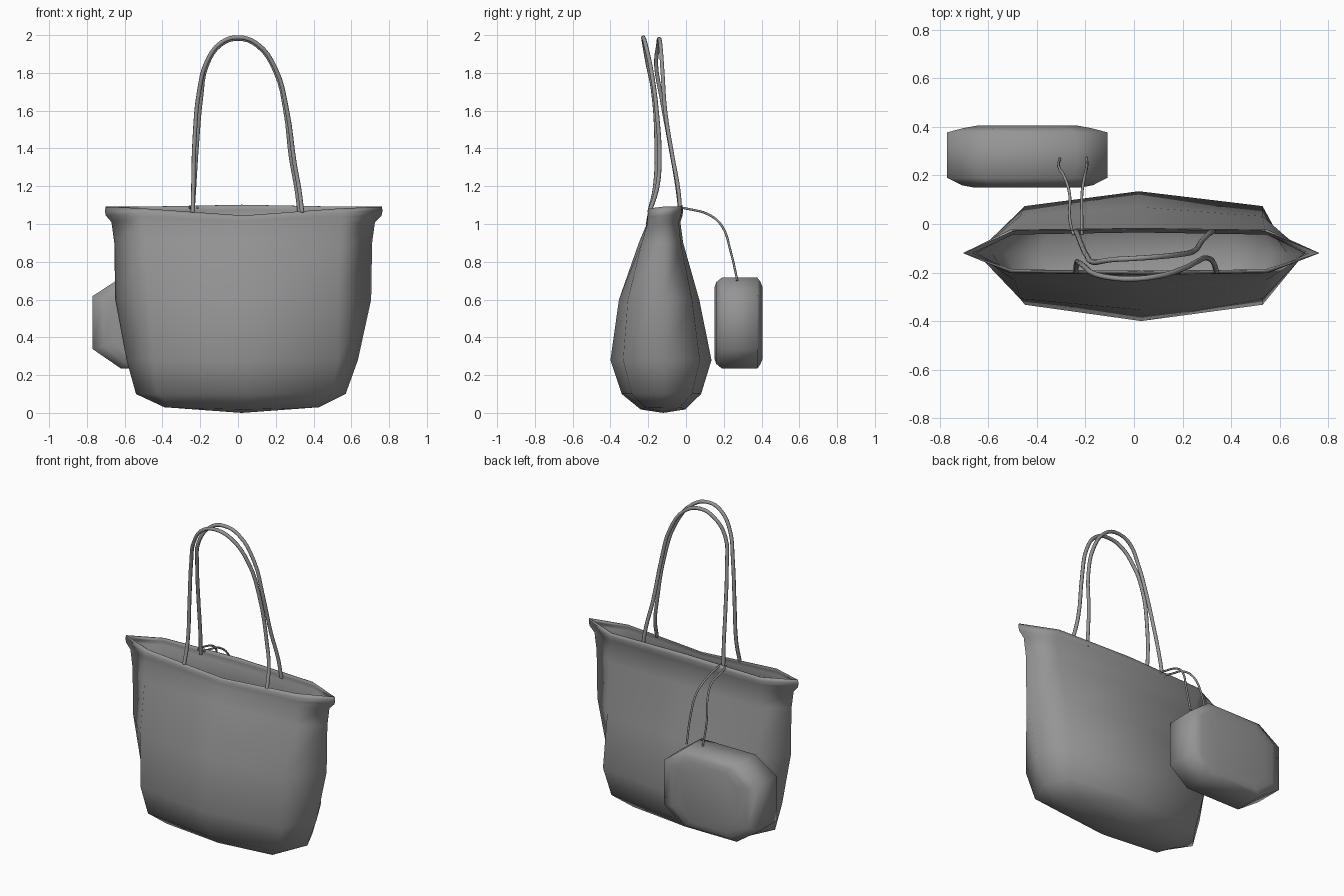
import bpy, bmesh

if "Cube" in bpy.data.objects:
    bpy.data.objects.remove(bpy.data.objects["Cube"])

YC = -0.12  # centre line of the bag in depth

# Dark grey leather shared by all parts
GREY = bpy.data.materials.new("dark_grey")
GREY.diffuse_color = (0.3, 0.3, 0.3, 1)
GREY.use_nodes = True
GREY.node_tree.nodes["Principled BSDF"].inputs["Base Color"].default_value = GREY.diffuse_color


def loft(name, rings, caps=True, tip=None):
    """Skin a stack of equal-length point rings; tip closes the start with a point."""
    bm = bmesh.new()
    vs = [[bm.verts.new(p) for p in r] for r in rings]
    n = len(vs[0])
    for a, b in zip(vs, vs[1:]):
        for i in range(n):
            j = (i + 1) % n
            bm.faces.new((a[i], a[j], b[j], b[i]))
    if tip:
        t = bm.verts.new(tip)
        for i in range(n):
            bm.faces.new((vs[0][(i + 1) % n], vs[0][i], t))
    if caps:
        bm.faces.new(vs[0][::-1])
        bm.faces.new(vs[-1])
    bmesh.ops.recalc_face_normals(bm, faces=bm.faces[:])
    me = bpy.data.meshes.new(name)
    bm.to_mesh(me)
    bm.free()
    me.materials.append(GREY)
    ob = bpy.data.objects.new(name, me)
    bpy.context.collection.objects.link(ob)
    return ob


def smooth(ob, angle):
    bpy.ops.object.select_all(action='DESELECT')
    ob.select_set(True)
    bpy.context.view_layer.objects.active = ob
    bpy.ops.object.shade_smooth_by_angle(angle=angle)


def tube(name, pts, radius):
    """Round cord through the given points."""
    cu = bpy.data.curves.new(name, 'CURVE')
    cu.dimensions = '3D'
    cu.bevel_depth = radius
    cu.bevel_resolution = 2
    cu.resolution_u = 4
    cu.use_fill_caps = True
    cu.materials.append(GREY)
    sp = cu.splines.new('BEZIER')
    sp.bezier_points.add(len(pts) - 1)
    for bp, p in zip(sp.bezier_points, pts):
        bp.co = p
        bp.handle_left_type = bp.handle_right_type = 'AUTO'
    ob = bpy.data.objects.new(name, cu)
    bpy.context.collection.objects.link(ob)
    return ob


def bag_ring(z, xl, xr, cl, cr, yf, yb, k, dip=0.0, rise=0.0):
    """Eight-sided slice: pointed ends, two corners and a middle per face."""
    f, b = YC + (yf - YC) * k, YC + (yb - YC) * k
    return [(xl, YC, z), (cl, f, z - dip * 0.2), (0.03, yf, z - dip), (cr, f, z - dip * 0.2),
            (xr, YC, z), (cr, b, z), (0.02, yb, z + rise), (cl, b, z)]


# Bag body, shallow pointed bottom up to the flared rim
bag = loft("bag_body", [
    bag_ring(0.03, -0.39, 0.43, -0.35, 0.39, -0.24, -0.005, 0.78, 0.012, -0.012),
    bag_ring(0.10, -0.54, 0.57, -0.43, 0.50, -0.34, 0.08, 0.76),
    bag_ring(0.28, -0.59, 0.635, -0.45, 0.53, -0.40, 0.135, 0.76),
    bag_ring(0.60, -0.65, 0.705, -0.47, 0.53, -0.355, 0.07, 0.80),
    bag_ring(0.90, -0.655, 0.71, -0.49, 0.54, -0.25, -0.015, 0.88),
    bag_ring(1.01, -0.67, 0.725, -0.50, 0.55, -0.212, -0.03, 0.90, 0.02),
    bag_ring(1.045, -0.70, 0.76, -0.51, 0.55, -0.21, -0.018, 0.92, 0.03),
    bag_ring(1.07, -0.705, 0.765, -0.51, 0.55, -0.207, -0.016, 0.93, 0.036, 0.005),
    bag_ring(1.092, -0.70, 0.762, -0.50, 0.54, -0.197, -0.018, 0.93, 0.047, 0.01),
], caps=False, tip=(0.02, YC, 0.0))
smooth(bag, 3.1)
sol = bag.modifiers.new("lining", 'SOLIDIFY')
sol.thickness = 0.005
sol.offset = -1

# Two long handles
tube("front_handle", [
    (-0.24, -0.195, 1.06), (-0.237, -0.165, 1.19), (-0.23, -0.157, 1.45), (-0.205, -0.175, 1.71),
    (-0.165, -0.205, 1.86), (-0.09, -0.222, 1.96), (0, -0.226, 1.988), (0.1, -0.215, 1.955),
    (0.2, -0.185, 1.82), (0.26, -0.155, 1.6), (0.30, -0.14, 1.32), (0.325, -0.155, 1.18),
    (0.34, -0.195, 1.06)], 0.011)
tube("back_handle", [
    (-0.24, -0.03, 1.06), (-0.232, -0.045, 1.19), (-0.215, -0.09, 1.45), (-0.195, -0.13, 1.67),
    (-0.165, -0.158, 1.84), (-0.09, -0.147, 1.95), (0, -0.142, 1.98), (0.1, -0.135, 1.945),
    (0.2, -0.124, 1.80), (0.25, -0.11, 1.6), (0.28, -0.07, 1.35), (0.31, -0.04, 1.18),
    (0.325, -0.03, 1.06)], 0.011)

# Hanging pouch: bevelled octagonal block
OCT = [(-0.33, 0.14), (-0.33, -0.14), (-0.18, -0.243), (0.20, -0.243),
       (0.33, -0.14), (0.33, 0.14), (0.20, 0.238), (-0.18, 0.238)]


def pouch_ring(y, sx, sz):
    return [(-0.44 + x * sx, y, 0.478 + z * sz) for x, z in OCT]


pouch = loft("hanging_pouch", [
    pouch_ring(0.15, 0.66, 0.78), pouch_ring(0.16, 0.82, 0.90), pouch_ring(0.19, 1, 1),
    pouch_ring(0.378, 1, 1), pouch_ring(0.395, 0.80, 0.90), pouch_ring(0.406, 0.62, 0.78)])
smooth(pouch, 1.3)

# Pair of cords tying the pouch to the bag
for side, xs in (("left", (-0.25, -0.265, -0.265, -0.285, -0.31, -0.305)),
                 ("right", (-0.215, -0.215, -0.215, -0.205, -0.195, -0.195))):
    path = [(-0.045, 1.09), (0.02, 1.078), (0.12, 1.05), (0.19, 0.99), (0.235, 0.86), (0.272, 0.70)]
    tube(side + "_pouch_cord", [(x, y, z) for x, (y, z) in zip(xs, path)], 0.006)
